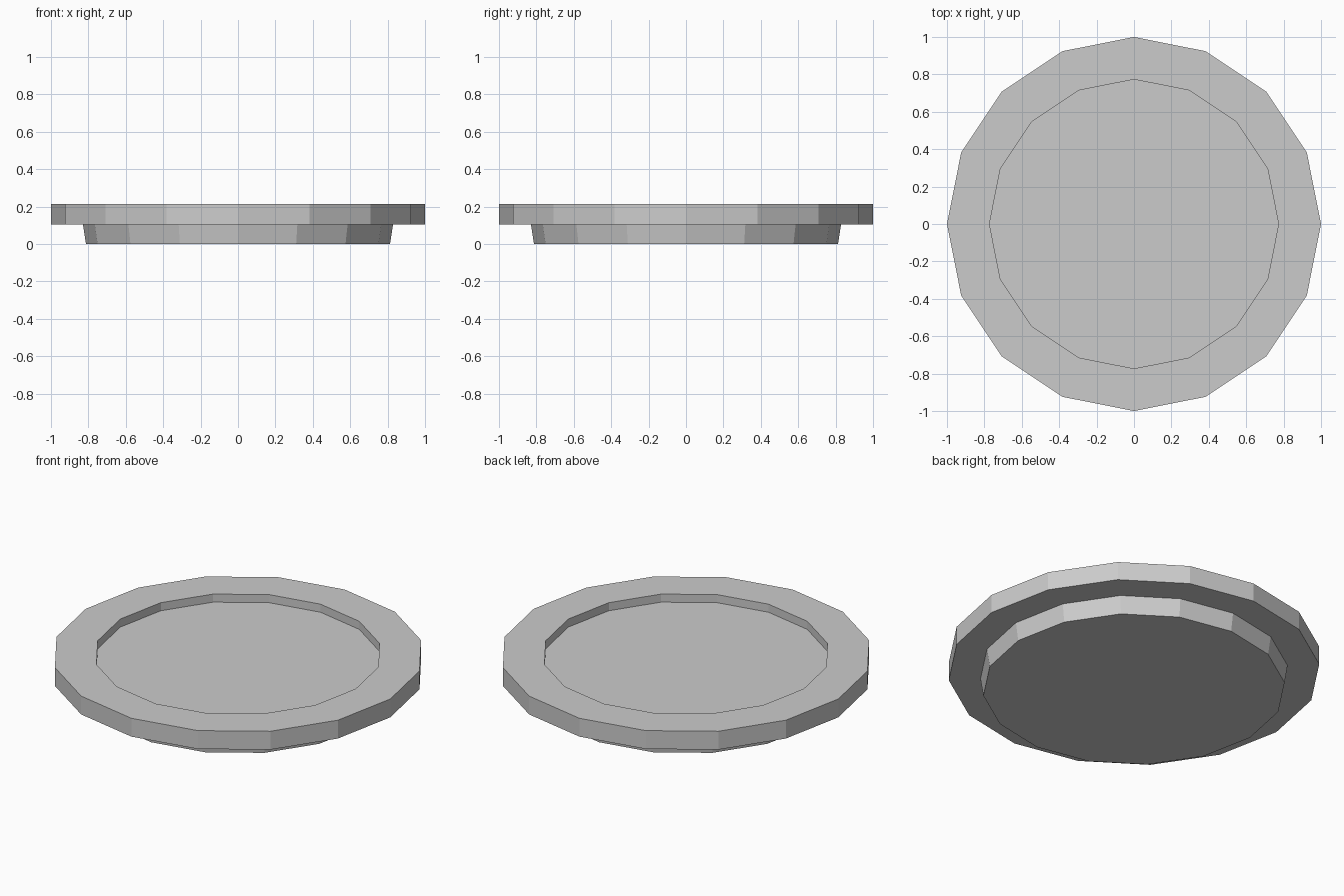
import bpy, bmesh
from math import cos, sin, tau

if "Cube" in bpy.data.objects:
    bpy.data.objects.remove(bpy.data.objects["Cube"])

SIDES = 16

# Dish cross-section (radius, height), from the foot up over the rim to the recessed floor
PROFILE = [(0.813, 0.0), (0.829, 0.105), (1.0, 0.105),
           (1.0, 0.214), (0.773, 0.214), (0.773, 0.166)]


def lathe(name, profile, sides):
    bm = bmesh.new()
    rings = [[bm.verts.new((r * cos(tau * i / sides), r * sin(tau * i / sides), z))
              for i in range(sides)] for r, z in profile]
    for low, high in zip(rings, rings[1:]):
        for i in range(sides):
            j = (i + 1) % sides
            bm.faces.new((low[i], low[j], high[j], high[i]))
    # Flat underside and recessed floor
    bm.faces.new(rings[0][::-1])
    bm.faces.new(rings[-1])
    mesh = bpy.data.meshes.new(name)
    bm.to_mesh(mesh)
    bm.free()
    obj = bpy.data.objects.new(name, mesh)
    bpy.context.collection.objects.link(obj)
    return obj


# Shallow round plate with a wide rim
lathe("plate", PROFILE, SIDES)
